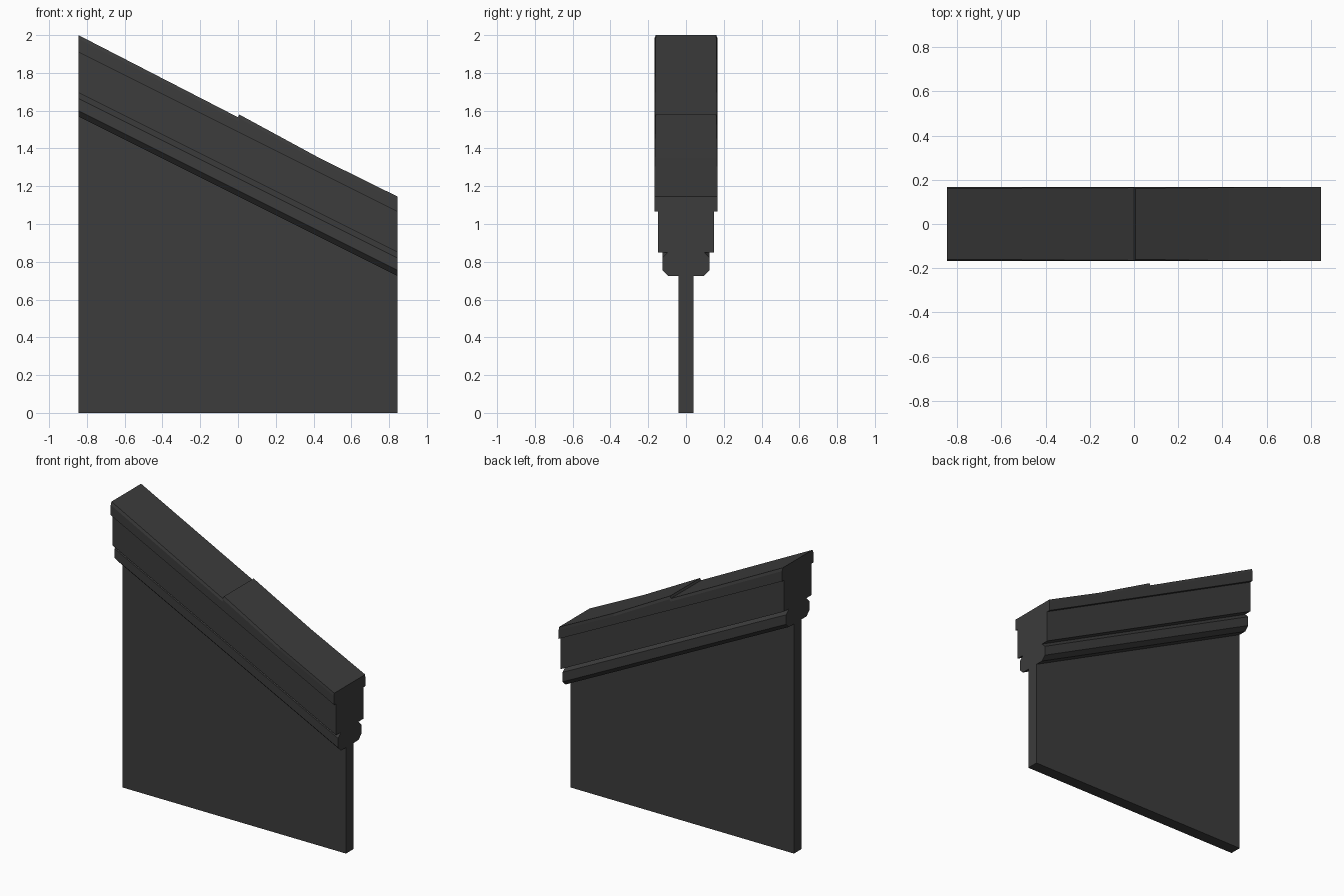
import bpy, bmesh

if "Cube" in bpy.data.objects:
    bpy.data.objects.remove(bpy.data.objects["Cube"])

HALF = 0.845          # half length along x
SLOPE = -0.5          # fall of the coping along the wall

stone = bpy.data.materials.new("dark_stone")
stone.diffuse_color = (0.045, 0.045, 0.045, 1)
stone.use_nodes = True
stone.node_tree.nodes["Principled BSDF"].inputs["Base Color"].default_value = stone.diffuse_color


def loft(name, stations):
    """Join matching half-profiles (y, z), mirrored in y, along x stations."""
    bm = bmesh.new()
    rings = []
    for x, half in stations:
        ring = half + [(-y, z) for y, z in reversed(half)]
        rings.append([bm.verts.new((x, y, z)) for y, z in ring])
    n = len(rings[0])
    for a, b in zip(rings, rings[1:]):
        for i in range(n):
            j = (i + 1) % n
            bm.faces.new((a[i], a[j], b[j], b[i]))
    bm.faces.new(rings[0])
    bm.faces.new(rings[-1])
    bmesh.ops.recalc_face_normals(bm, faces=bm.faces)
    mesh = bpy.data.meshes.new(name)
    bm.to_mesh(mesh)
    bm.free()
    mesh.materials.append(stone)
    obj = bpy.data.objects.new(name, mesh)
    bpy.context.collection.objects.link(obj)
    return obj


def base(x):
    """Height of the moulding underside at x."""
    return 1.1475 + SLOPE * x


# Thin wall panel with a sloping top tucked into the moulding
loft("wall_panel", [(x, [(0.04, 0), (0.04, base(x))]) for x in (-HALF, HALF)])

# Stepped moulding: chamfered lower bead, undercut notch, wide upper band
profile = [(0.095, 0), (0.125, 0.03), (0.125, 0.095), (0.095, 0.125),
           (0.147, 0.125), (0.147, 0.34)]
loft("moulding", [(x, [(y, base(x) + h) for y, h in profile])
                  for x in (-HALF, HALF)])

# Coping stone with worn edges and a small step halfway down
tops = [(-HALF, 2.0, 0.160), (0, 1.565, 0.164), (0.006, 1.58, 0.160),
        (0.43, 1.35, 0.165), (HALF, 1.145, 0.167)]
loft("coping", [(x, [(0.168, base(x) + 0.34), (0.168, top - 0.02), (w, top)])
                for x, top, w in tops])
